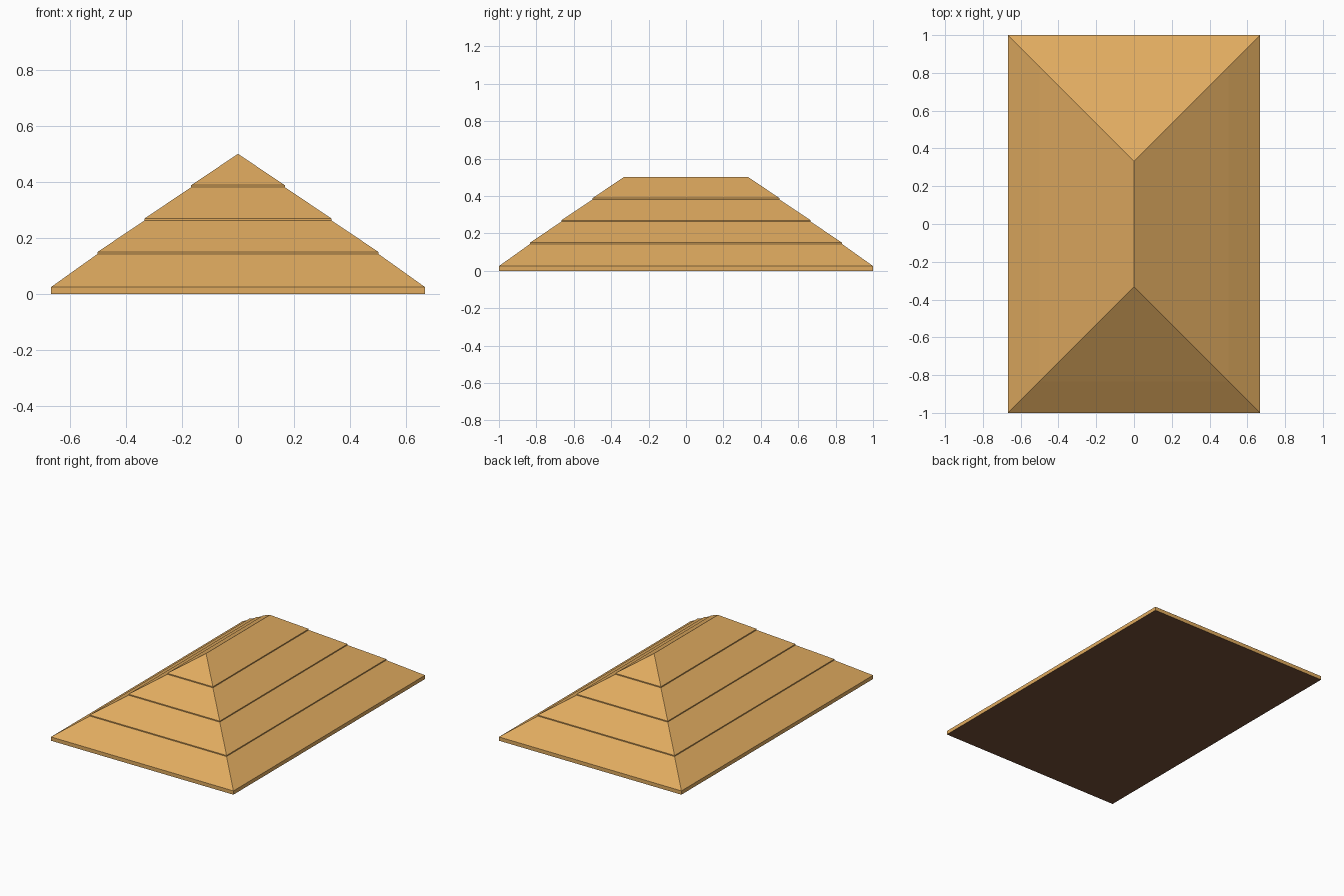
import bpy, bmesh

if "Cube" in bpy.data.objects:
    bpy.data.objects.remove(bpy.data.objects["Cube"])

HX, HY = 2 / 3, 1.0      # half footprint
EAVE, RIDGE = 0.025, 0.5  # fascia height, ridge height
COURSES, LIP = 4, 0.007   # overlapping board courses and their step


def material(name, rgb):
    m = bpy.data.materials.new(name)
    m.diffuse_color = (*rgb, 1)
    m.use_nodes = True
    m.node_tree.nodes["Principled BSDF"].inputs["Base Color"].default_value = m.diffuse_color
    return m


wood = material("tan wood", (0.75, 0.41, 0.117))
underside = material("dark brown underside", (0.18, 0.08, 0.04))

# Profile of the roof as (inset, height): fascia, then stepped courses
profile = [(0, 0), (0, EAVE)]
for i in range(1, COURSES):
    d = HX * i / COURSES
    z = EAVE + (RIDGE - EAVE) * i / COURSES
    profile += [(d, z), (d, z + LIP)]
profile.append((HX, RIDGE))

# Sweep the profile round the rectangle with mitred hips, closing to a ridge
bm = bmesh.new()
rings = [[bm.verts.new((sx * (HX - d), sy * (HY - d), z))
          for sx, sy in ((-1, -1), (1, -1), (1, 1), (-1, 1))]
         for d, z in profile]
for a, b in zip(rings, rings[1:]):
    for k in range(4):
        n = (k + 1) % 4
        bm.faces.new((a[k], a[n], b[n], b[k]))
bm.faces.new(rings[0][::-1])
bmesh.ops.remove_doubles(bm, verts=bm.verts, dist=1e-4)
bm.normal_update()

# Underside gets the dark colour
for f in bm.faces:
    f.material_index = 1 if f.normal.z < -0.5 else 0

mesh = bpy.data.meshes.new("hip_roof")
bm.to_mesh(mesh)
bm.free()
mesh.materials.append(wood)
mesh.materials.append(underside)
roof = bpy.data.objects.new("hip_roof", mesh)
bpy.context.collection.objects.link(roof)
